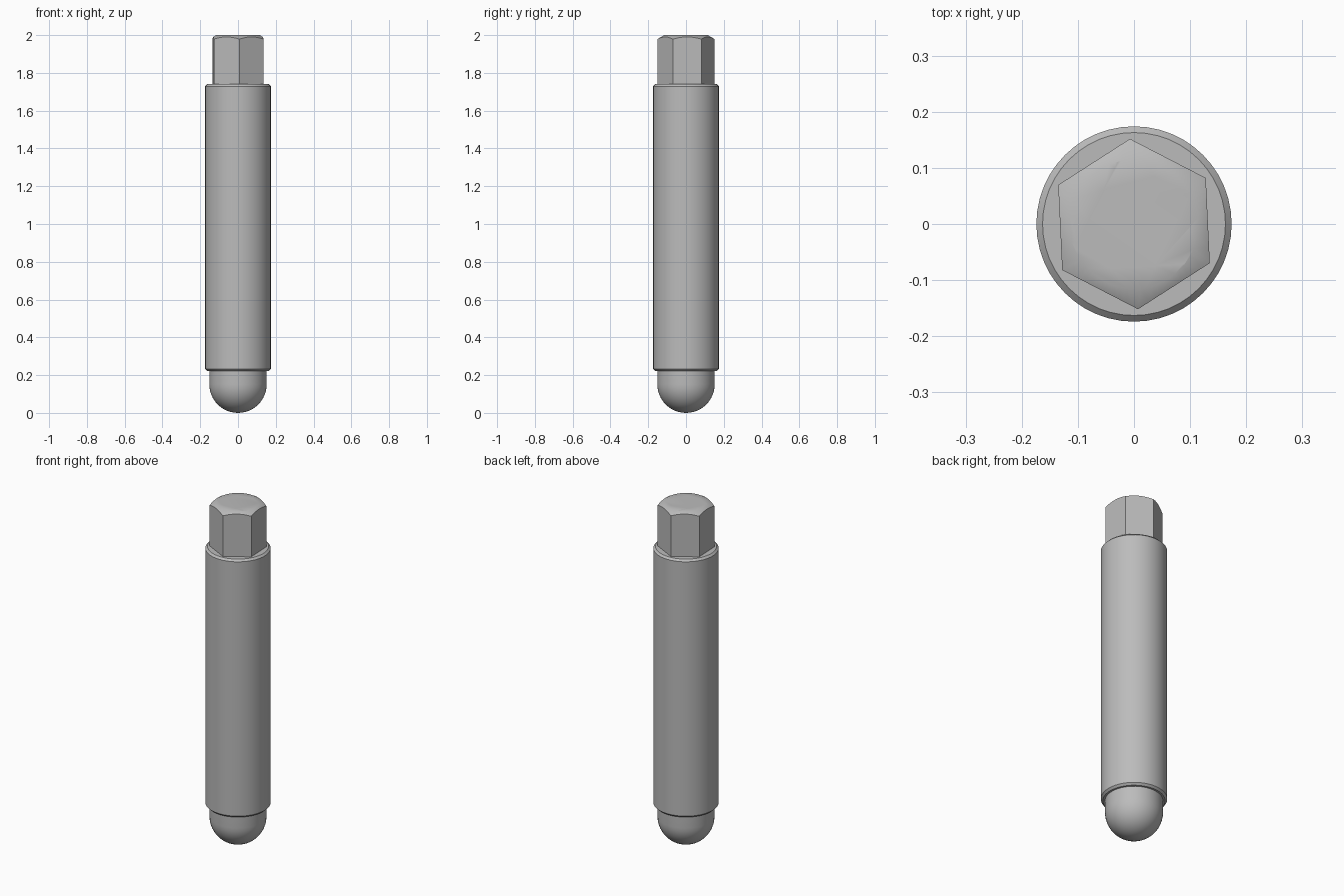
import bpy, bmesh, math

cube = bpy.data.objects.get("Cube")
if cube:
    bpy.data.objects.remove(cube)

grey = bpy.data.materials.new("steel grey")
grey.use_nodes = True
colour = (0.5, 0.5, 0.5, 1)
grey.diffuse_color = colour
grey.node_tree.nodes["Principled BSDF"].inputs["Base Color"].default_value = colour


def lathe(name, profile, sides, turn=0.0):
    """Revolve (radius, height) points around z, closing the ends."""
    bm = bmesh.new()
    rings = []
    for r, z in profile:
        if r == 0:
            rings.append([bm.verts.new((0, 0, z))] * sides)
        else:
            angles = [turn + math.tau * i / sides for i in range(sides)]
            rings.append([bm.verts.new((r * math.cos(a), r * math.sin(a), z)) for a in angles])
    for low, high in zip(rings, rings[1:]):
        for i in range(sides):
            j = (i + 1) % sides
            bm.faces.new(dict.fromkeys((low[i], low[j], high[j], high[i])))
    for ring in (rings[0], rings[-1]):
        if ring[0] != ring[1]:
            bm.faces.new(ring)
    bmesh.ops.recalc_face_normals(bm, faces=bm.faces)
    mesh = bpy.data.meshes.new(name)
    bm.to_mesh(mesh)
    bm.free()
    mesh.materials.append(grey)
    obj = bpy.data.objects.new(name, mesh)
    bpy.context.collection.objects.link(obj)
    return obj


def smooth(obj, degrees):
    bpy.ops.object.select_all(action='DESELECT')
    obj.select_set(True)
    bpy.context.view_layer.objects.active = obj
    bpy.ops.object.shade_smooth_by_angle(angle=math.radians(degrees))


# Cylindrical body with chamfered rims
BOTTOM, TOP, RADIUS, RIM = 0.222, 1.74, 0.174, 0.011
body = lathe("body", [(RADIUS - RIM, BOTTOM), (RADIUS, BOTTOM + RIM),
                      (RADIUS, TOP - RIM), (RADIUS - RIM, TOP)], 48)
smooth(body, 30)

# Rounded nose: hemisphere with a short straight neck
NOSE = 0.152
steps = 12
arc = [(NOSE * math.sin(a), NOSE - NOSE * math.cos(a))
       for a in (math.pi / 2 * i / steps for i in range(steps + 1))]
nose = lathe("rounded_nose", arc + [(NOSE, BOTTOM + 0.02)], 48)
smooth(nose, 30)

# Hexagonal drive head, its corners trimmed by a cone
head = lathe("hex_head", [(0.152, TOP - 0.02), (0.152, 2.0)], 6, math.radians(32.7))
trim = lathe("head_trim_cutter", [(0.2, TOP - 0.1), (0.2, 1.951), (0.115, 2.0)], 64)
trim.hide_render = True
trim.hide_viewport = True
cut = head.modifiers.new("corner_trim", 'BOOLEAN')
cut.operation = 'INTERSECT'
cut.solver = 'EXACT'
cut.object = trim
bpy.context.view_layer.objects.active = head
bpy.ops.object.modifier_apply(modifier=cut.name)
bpy.data.objects.remove(trim)
smooth(head, 35)
